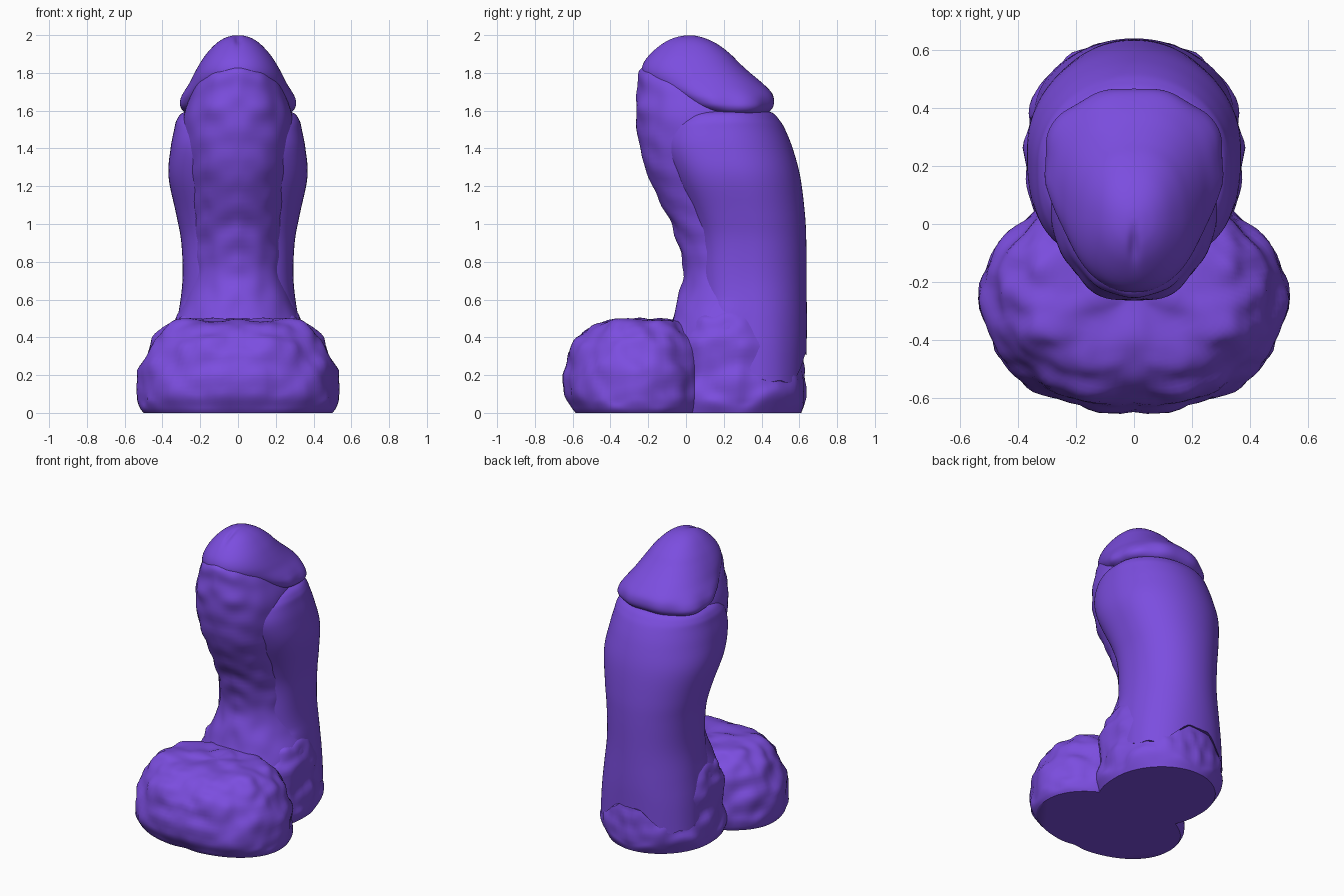
import bpy, bmesh, math
from mathutils import Vector, noise

cube = bpy.data.objects.get("Cube")
if cube:
    bpy.data.objects.remove(cube, do_unlink=True)

COLOUR = (0.2, 0.075, 0.74, 1)
purple = bpy.data.materials.new("purple rubber")
purple.use_nodes = True
purple.diffuse_color = COLOUR
shader = purple.node_tree.nodes["Principled BSDF"]
shader.inputs["Base Color"].default_value = COLOUR
shader.inputs["Roughness"].default_value = 0.6


def smooth_sections(sections, steps):
    """Catmull-Rom interpolation between the given cross-sections."""
    rows = [Vector(s) for s in sections]
    result = []
    for i in range(len(rows) - 1):
        a, b, c, d = (rows[max(0, min(len(rows) - 1, i + k))] for k in (-1, 0, 1, 2))
        for j in range(steps):
            t = j / steps
            result.append(b + (c - a) * (t / 2)
                          + (a * 2 - b * 5 + c * 4 - d) * (t * t / 2)
                          + (b * 3 - a - c * 3 + d) * (t ** 3 / 2))
    return result + [rows[-1]]


def loft(name, sections, shape, front_power=2.0, back_power=2.0, steps=5, sides=96):
    """Sections are (z, front y, back y, half width); shape moves each point."""
    bm = bmesh.new()
    rings = []
    for z, front, back, half in smooth_sections(sections, steps):
        middle, depth = (front + back) / 2, (back - front) / 2
        ring = []
        for k in range(sides):
            angle = math.tau * k / sides
            c, s = math.cos(angle), math.sin(angle)
            power = back_power if s > 0 else front_power
            x = math.copysign(abs(c) ** (2 / power), c)
            y = math.copysign(abs(s) ** (2 / power), s)
            point = Vector((half * x, middle + depth * y, z))
            ring.append(bm.verts.new(shape(point, Vector((c, s, 0)))))
        rings.append(ring)
    for low, high in zip(rings, rings[1:]):
        for k in range(sides):
            n = (k + 1) % sides
            bm.faces.new((low[k], low[n], high[n], high[k]))
    bm.faces.new(rings[0][::-1])
    bm.faces.new(rings[-1])
    mesh = bpy.data.meshes.new(name)
    bm.to_mesh(mesh)
    bm.free()
    mesh.materials.append(purple)
    obj = bpy.data.objects.new(name, mesh)
    bpy.context.collection.objects.link(obj)
    bpy.ops.object.select_all(action="DESELECT")
    obj.select_set(True)
    bpy.context.view_layer.objects.active = obj
    bpy.ops.object.shade_smooth_by_angle(angle=math.radians(50))


def bump(value, centre, width):
    return math.exp(-((value - centre) / width) ** 2)


def mirrored_noise(p, scale):
    return noise.noise(Vector((abs(p.x), p.y, p.z)) * scale)


# Surface shaping for each part
def lumpy(p, out):
    lump = 0.024 * mirrored_noise(p, 7) + 0.012 * mirrored_noise(p, 13)
    fade = min(1, p.z / 0.06)
    notch = 0.015 * bump(p.x, 0, 0.06) * max(0, -out.y)
    p = p + out * (lump * fade - notch)
    p.z += lump * 0.7 * fade
    return p


def wrinkled(p, out):
    front = max(0, -out.y)
    arch = p.z + 0.5 * abs(p.x)
    fold = 0.003 * math.sin(arch * 42) + 0.014 * mirrored_noise(p, 9)
    return p + out * fold * front


def ragged_hem(p, out):
    # The lower hem is high at the front, low along the flanks and raised behind
    ramp = max(0, min(1, (0.34 - p.y) / 0.14))
    hem = 0.17 + 0.28 * ramp + 0.14 * bump(p.y, 0.65, 0.05)
    hem += 0.03 * mirrored_noise(Vector((p.x, p.y, 0)), 12)
    if p.z < 0.6:
        p.z = hem + (p.z - 0.17) * (0.6 - hem) / 0.43
    return p


def cleft(p, out):
    # Small slit over the crown, and a softly scalloped rim
    p.z -= 0.015 * bump(p.x, 0, 0.018) * bump(p.y, -0.08, 0.06)
    rim = bump(p.z, 1.63, 0.07)
    return p + out * 0.015 * rim * mirrored_noise(Vector((p.x, p.y, 0)), 8)


# Wide lumpy front of the base
loft("base_front", [
    (0, -0.59, 0.1, 0.5), (0.03, -0.61, 0.11, 0.52), (0.1, -0.64, 0.12, 0.53),
    (0.22, -0.642, 0.12, 0.525), (0.33, -0.62, 0.1, 0.475), (0.41, -0.575, 0.06, 0.425),
    (0.465, -0.51, 0.02, 0.37), (0.49, -0.43, -0.02, 0.29), (0.495, -0.33, -0.1, 0.12),
    (0.495, -0.25, -0.2, 0.02)], lumpy, front_power=2.2, back_power=2.1)

# Lower collar at the back of the base
loft("base_back", [
    (0, -0.12, 0.61, 0.35), (0.05, -0.12, 0.635, 0.37), (0.12, -0.12, 0.645, 0.375),
    (0.22, -0.1, 0.63, 0.365), (0.35, -0.08, 0.615, 0.355), (0.44, -0.06, 0.59, 0.345),
    (0.5, -0.03, 0.55, 0.325), (0.54, 0.05, 0.5, 0.29)], lumpy,
    front_power=2.5, back_power=1.95)

# Inner core, showing as a wrinkled ridge along the front
loft("core", [
    (0.4, -0.11, 0.55, 0.35), (0.5, -0.07, 0.55, 0.325), (0.6, -0.045, 0.55, 0.28),
    (0.72, -0.015, 0.55, 0.25), (0.85, -0.03, 0.55, 0.245), (1, -0.075, 0.54, 0.25),
    (1.15, -0.155, 0.5, 0.26), (1.3, -0.22, 0.47, 0.275), (1.45, -0.25, 0.44, 0.29),
    (1.58, -0.265, 0.42, 0.285), (1.68, -0.265, 0.35, 0.25), (1.76, -0.26, 0.26, 0.21),
    (1.81, -0.24, 0.2, 0.17), (1.84, -0.2, 0.15, 0.12)], wrinkled, front_power=2.1)

# Outer sleeve around the back and sides
loft("sleeve", [
    (0.17, 0.1, 0.637, 0.345), (0.35, 0.08, 0.64, 0.335), (0.5, 0.07, 0.64, 0.318),
    (0.7, 0.065, 0.638, 0.294), (0.9, 0.06, 0.637, 0.3), (1.05, 0.02, 0.63, 0.327),
    (1.25, -0.07, 0.605, 0.368), (1.4, -0.125, 0.565, 0.357), (1.5, -0.115, 0.525, 0.338),
    (1.55, -0.08, 0.495, 0.325), (1.59, -0.03, 0.455, 0.29),
    (1.61, 0.05, 0.38, 0.2)], ragged_hem, front_power=2.9, back_power=2.05)

# Rounded head with a flared rim
loft("head", [
    (1.575, 0.14, 0.4, 0.2), (1.59, 0.06, 0.435, 0.28), (1.62, -0.01, 0.46, 0.31),
    (1.66, -0.08, 0.465, 0.305), (1.7, -0.15, 0.45, 0.285), (1.75, -0.21, 0.4, 0.255),
    (1.8, -0.235, 0.34, 0.23), (1.85, -0.226, 0.285, 0.202), (1.9, -0.19, 0.235, 0.168),
    (1.95, -0.135, 0.17, 0.122), (1.98, -0.085, 0.11, 0.08),
    (1.995, -0.04, 0.06, 0.04), (2, 0, 0.02, 0.008)], cleft, front_power=2.1, back_power=2.3)
